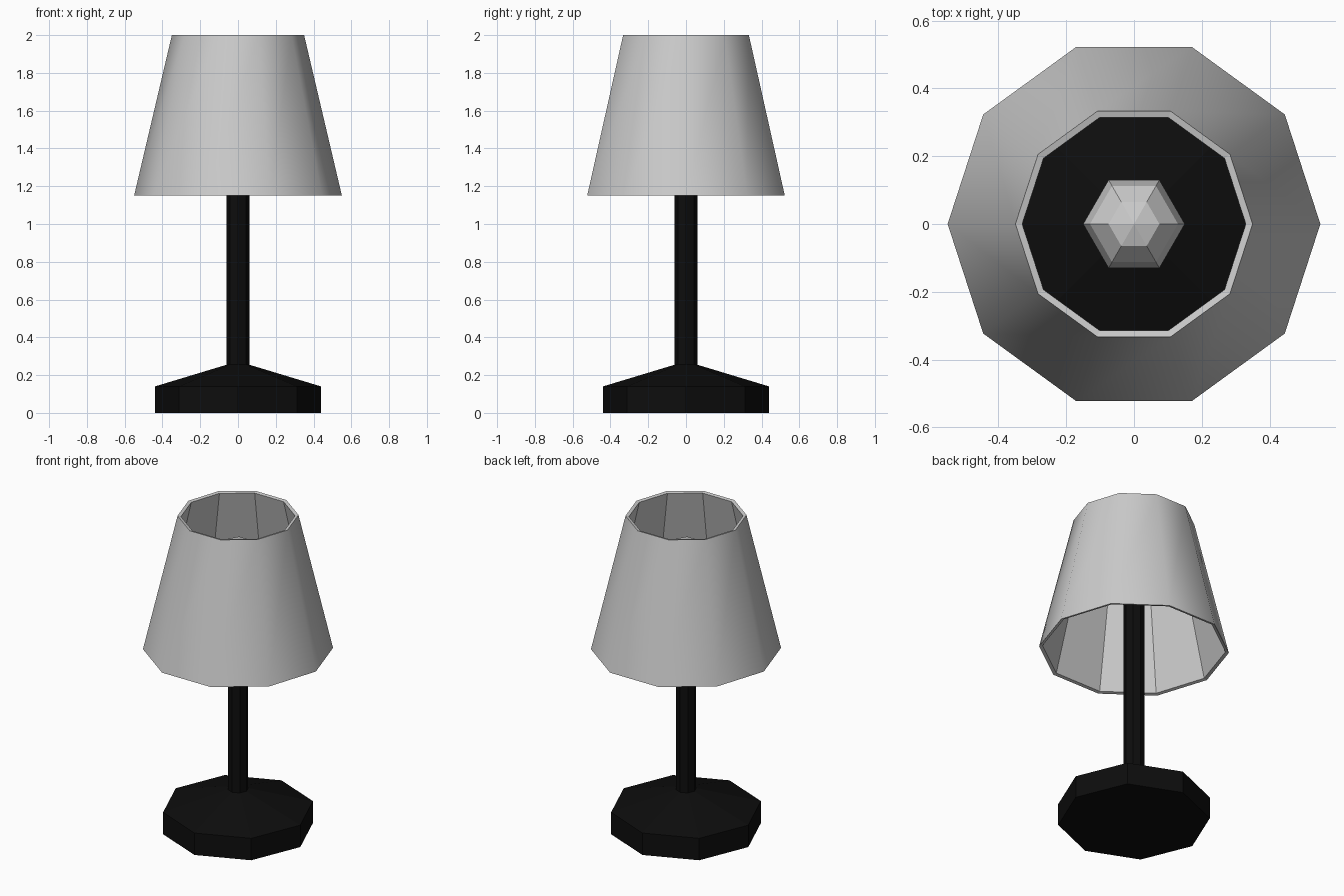
import bpy, bmesh
from math import cos, sin, pi

if "Cube" in bpy.data.objects:
    bpy.data.objects.remove(bpy.data.objects["Cube"])


def lathe(name, profile, sides, closed=False, smooth_bands=()):
    """Revolve (radius, z) points about z; radius 0 makes a pole."""
    bm = bmesh.new()
    rings = []
    for r, z in profile:
        if r == 0:
            rings.append([bm.verts.new((0, 0, z))] * sides)
        else:
            rings.append([bm.verts.new((r * cos(2 * pi * i / sides), r * sin(2 * pi * i / sides), z))
                          for i in range(sides)])
    bands = len(rings) if closed else len(rings) - 1
    for b in range(bands):
        lo, hi = rings[b], rings[(b + 1) % len(rings)]
        for i in range(sides):
            j = (i + 1) % sides
            corners = list(dict.fromkeys((lo[i], lo[j], hi[j], hi[i])))
            bm.faces.new(corners).smooth = b in smooth_bands
    bmesh.ops.recalc_face_normals(bm, faces=bm.faces)
    mesh = bpy.data.meshes.new(name)
    bm.to_mesh(mesh)
    bm.free()
    obj = bpy.data.objects.new(name, mesh)
    bpy.context.collection.objects.link(obj)
    return obj


# Black octagonal foot flowing into the pole
stand = lathe("stand", [(0, 0), (0.44, 0), (0.44, 0.14), (0.06, 0.255), (0.06, 1.58), (0, 1.58)], 8)
black = bpy.data.materials.new("black")
black.diffuse_color = (0.004, 0.004, 0.004, 1)
black.use_nodes = True
black.node_tree.nodes["Principled BSDF"].inputs["Base Color"].default_value = black.diffuse_color
stand.data.materials.append(black)

# Hollow ten-sided shade: smooth outside, flat panels inside
lathe("shade", [(0.55, 1.15), (0.35, 2.0), (0.33, 1.995), (0.53, 1.155)], 10,
      closed=True, smooth_bands=(0,))

# Six-sided low-poly bulb
R, centre = 0.15, 1.70
bulb_profile = [(0, centre - R)]
bulb_profile += [(R * cos(a * pi / 6), centre + R * sin(a * pi / 6)) for a in range(-2, 3)]
bulb_profile += [(0, centre + R)]
lathe("bulb", bulb_profile, 6)
